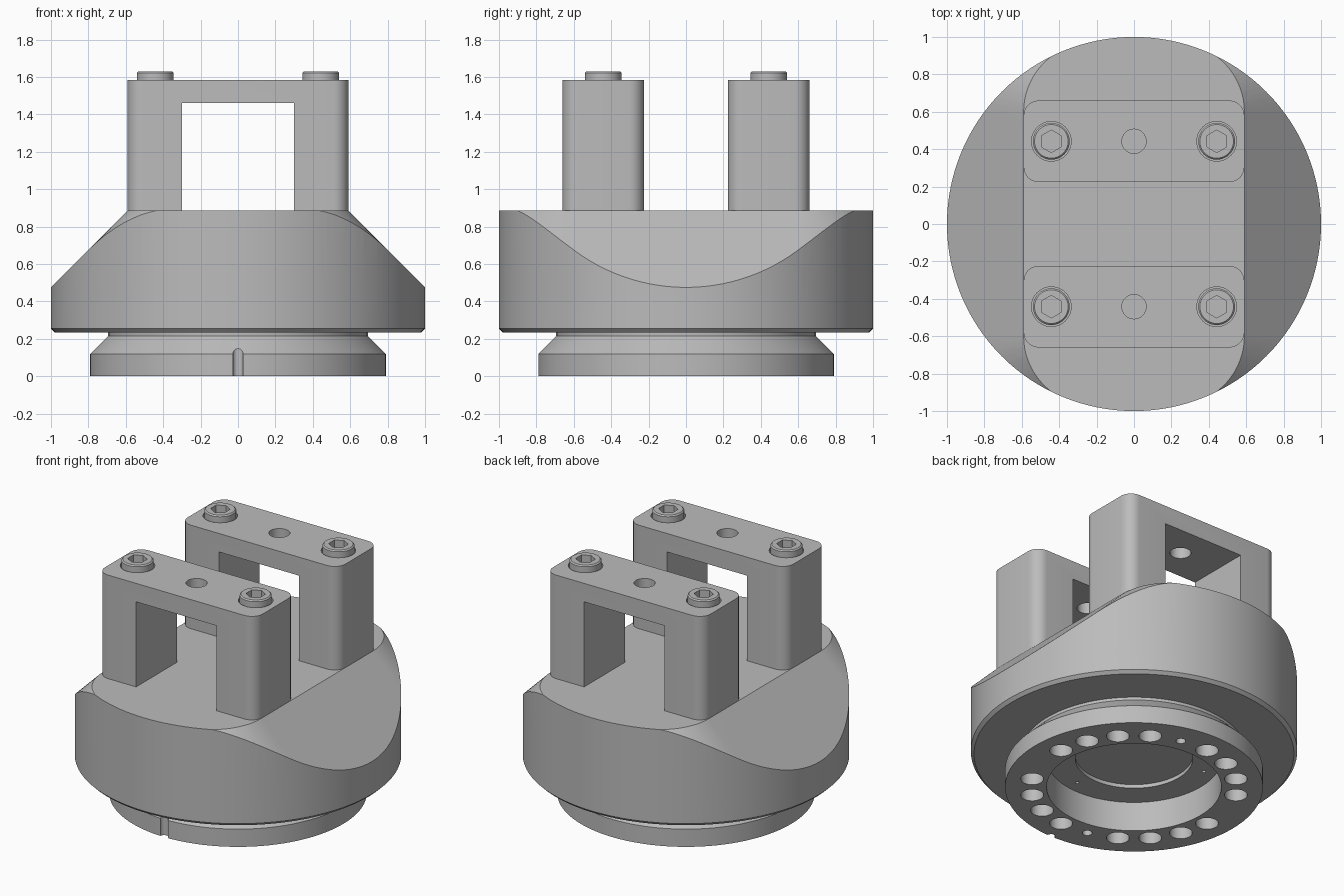
import bpy, bmesh, math
from mathutils import Matrix, Vector

if "Cube" in bpy.data.objects:
    bpy.data.objects.remove(bpy.data.objects["Cube"], do_unlink=True)

grey = bpy.data.materials.new("machined grey")
grey.use_nodes = True
colour = (0.5, 0.5, 0.5, 1)
grey.diffuse_color = colour
grey.node_tree.nodes["Principled BSDF"].inputs["Base Color"].default_value = colour


def finish(name, bm):
    bmesh.ops.recalc_face_normals(bm, faces=bm.faces[:])
    mesh = bpy.data.meshes.new(name)
    bm.to_mesh(mesh)
    bm.free()
    mesh.materials.append(grey)
    obj = bpy.data.objects.new(name, mesh)
    bpy.context.collection.objects.link(obj)
    return obj


def lathe(name, profile, steps=96):
    """Revolve an open (radius, z) profile that starts and ends on the axis."""
    bm = bmesh.new()
    verts = [bm.verts.new((r, 0, z)) for r, z in profile]
    edges = [bm.edges.new(pair) for pair in zip(verts, verts[1:])]
    bmesh.ops.spin(bm, geom=verts + edges, cent=(0, 0, 0), axis=(0, 0, 1),
                   angle=math.tau, steps=steps)
    bmesh.ops.remove_doubles(bm, verts=bm.verts[:], dist=0.0001)
    return finish(name, bm)


def add_cylinder(bm, x, y, z0, z1, r, sides=32):
    bmesh.ops.create_cone(bm, cap_ends=True, segments=sides, radius1=r, radius2=r,
                          depth=z1 - z0,
                          matrix=Matrix.Translation((x, y, (z0 + z1) / 2)))


def add_box(bm, low, high):
    size = Vector(high) - Vector(low)
    middle = (Vector(high) + Vector(low)) / 2
    return bmesh.ops.create_cube(
        bm, size=1, matrix=Matrix.Translation(middle) @ Matrix.Diagonal((*size, 1)))


def boolean(target, bm, operation="DIFFERENCE"):
    """Apply a boolean and discard the cutter."""
    cutter = finish("cutter", bm)
    cutter.hide_render = True
    mod = target.modifiers.new("cut", "BOOLEAN")
    mod.operation, mod.solver, mod.object = operation, "EXACT", cutter
    bpy.context.view_layer.objects.active = target
    bpy.ops.object.modifier_apply(modifier=mod.name)
    bpy.data.objects.remove(cutter, do_unlink=True)


def smooth(obj, degrees=25):
    bpy.ops.object.select_all(action="DESELECT")
    obj.select_set(True)
    bpy.context.view_layer.objects.active = obj
    bpy.ops.object.shade_smooth_by_angle(angle=math.radians(degrees))


# Round body, trimmed by a tapered block with conical corners
TOP, BOTTOM = 0.885, 0.235
body = lathe("round_body", [(0, BOTTOM), (0.98, BOTTOM), (1, 0.255), (1, TOP), (0, TOP)], 128)
bm = bmesh.new()
corner_x, corner_y, corner_r = 0.22, 0.6, 0.37
for z in (TOP + 0.05, BOTTOM - 0.1):
    spread = TOP - z
    for sy in (-1, 1):
        bm.verts.new((0, sy * (1.06 + spread / math.sin(math.radians(72))), z))
        for sx in (-1, 1):
            for i in range(19):
                a = math.radians(4 * i)
                r = corner_r + spread
                bm.verts.new((sx * (corner_x + r * math.cos(a)),
                              sy * (corner_y + r * math.sin(a)), z))
hull = bmesh.ops.convex_hull(bm, input=bm.verts[:])
loose = [v for v in bm.verts if not v.link_faces]
bmesh.ops.delete(bm, geom=loose, context="VERTS")
boolean(body, bm, "INTERSECT")
smooth(body)

# Mounting flange with a stepped recess underneath
flange = lathe("mounting_flange", [
    (0, 0.225), (0.36, 0.225), (0.36, 0.2), (0.535, 0.2), (0.535, 0), (0.79, 0),
    (0.79, 0.12), (0.695, 0.215), (0.695, 0.245), (0, 0.245)])
bm = bmesh.new()
for k in range(20):
    if k % 10 == 9:
        continue
    a = math.radians(5 + 18 * k)
    r = 0.03 if k % 10 == 4 else 0.07
    add_cylinder(bm, 0.632 * math.cos(a), 0.632 * math.sin(a), -0.1, 0.11, r)
for k in range(3):
    a = math.radians(40 + 120 * k)
    add_cylinder(bm, 0.455 * math.cos(a), 0.455 * math.sin(a), 0.1, 0.22, 0.012, 12)
add_cylinder(bm, 0, -0.79, -0.1, 0.3, 0.028)  # locating notch
boolean(flange, bm)
smooth(flange)

# Two bridge brackets, each with a centre hole and two socket screws
for side, sy in (("front", -1), ("back", 1)):
    y = 0.442 * sy
    bm = bmesh.new()
    add_box(bm, (-0.59, y - 0.218, TOP - 0.01), (0.59, y + 0.218, 1.585))
    upright = [e for e in bm.edges
               if abs(e.verts[0].co.z - e.verts[1].co.z) > 0.1]
    bmesh.ops.bevel(bm, geom=upright, offset=0.08, segments=8, profile=0.5,
                    affect="EDGES")
    bracket = finish(side + "_bracket", bm)
    bm = bmesh.new()
    add_box(bm, (-0.3, y - 0.4, 0.5), (0.3, y + 0.4, 1.46))
    boolean(bracket, bm)
    bm = bmesh.new()
    add_cylinder(bm, 0, y, 1.4, 1.7, 0.065)
    for sx in (-1, 1):
        add_cylinder(bm, 0.442 * sx, y, 1.5, 1.7, 0.106, 48)
    boolean(bracket, bm)
    smooth(bracket)

    for hand, sx in (("right", -1), ("left", 1)):
        screw = lathe(f"{side}_{hand}_screw",
                      [(0, 1.49), (0.098, 1.49), (0.098, 1.622), (0.09, 1.63), (0, 1.63)], 48)
        bm = bmesh.new()
        add_cylinder(bm, 0, 0, 1.56, 1.7, 0.06, 6)
        boolean(screw, bm)
        screw.location = (0.442 * sx, y, 0)
        smooth(screw)
